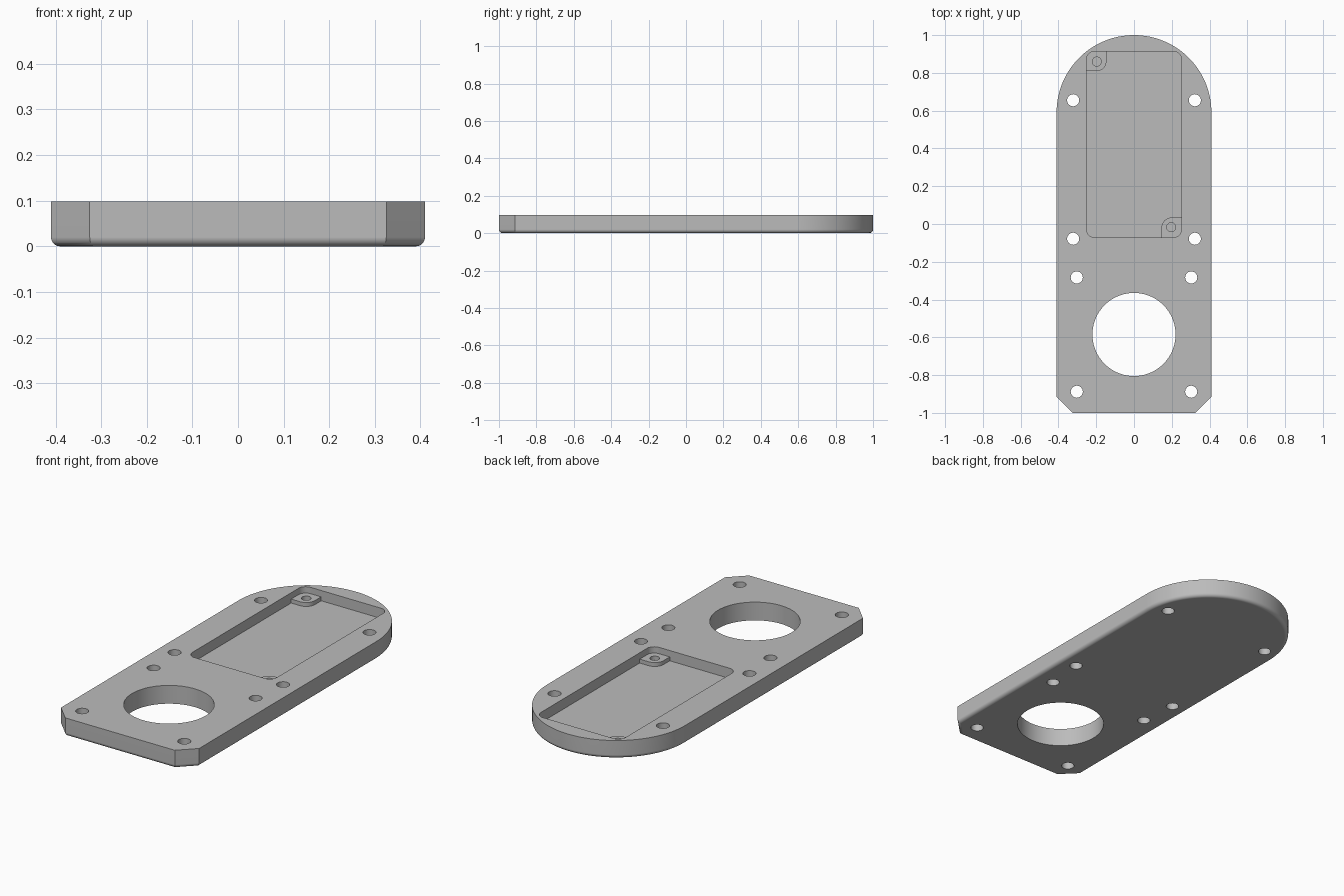
import bpy, bmesh
from math import cos, sin, pi
from mathutils import Vector

if "Cube" in bpy.data.objects:
    bpy.data.objects.remove(bpy.data.objects["Cube"])

grey = bpy.data.materials.new("plain_grey")
grey.use_nodes = True
colour = (0.5, 0.5, 0.5, 1)
grey.diffuse_color = colour
grey.node_tree.nodes["Principled BSDF"].inputs["Base Color"].default_value = colour

TOP = 0.098
FLOOR = 0.043        # pocket floor height
BOSS_TOP = 0.064


def rounded(corners):
    """Outline from (x, y, radius) corners; rounded corners are right angles."""
    pts = []
    for i, (x, y, r) in enumerate(corners):
        p = Vector((x, y))
        if r == 0:
            pts.append(p)
            continue
        u = (Vector(corners[i - 1][:2]) - p).normalized()
        v = (Vector(corners[(i + 1) % len(corners)][:2]) - p).normalized()
        steps = 32 if r > 0.1 else 8
        for k in range(steps + 1):
            t = pi / 2 * k / steps
            pts.append(p + r * (u + v) - r * (v * cos(t) + u * sin(t)))
    return [p for i, p in enumerate(pts) if (p - pts[i - 1]).length > 1e-5]


def circle(x, y, r, n):
    return [Vector((x + r * cos(2 * pi * k / n), y + r * sin(2 * pi * k / n))) for k in range(n)]


def prism(name, outline, z0, z1, fillet=0):
    """Extrude an outline, optionally rounding its lower rim."""
    bm = bmesh.new()
    base = bm.faces.new([bm.verts.new((p.x, p.y, z0)) for p in outline])
    rim = list(base.edges)
    ext = bmesh.ops.extrude_face_region(bm, geom=[base], use_keep_orig=True)
    for v in ext["geom"]:
        if isinstance(v, bmesh.types.BMVert):
            v.co.z = z1
    bmesh.ops.recalc_face_normals(bm, faces=bm.faces)
    if fillet:
        bmesh.ops.bevel(bm, geom=rim, offset=fillet, segments=5, profile=0.5, affect='EDGES')
    mesh = bpy.data.meshes.new(name)
    bm.to_mesh(mesh)
    bm.free()
    mesh.materials.append(grey)
    ob = bpy.data.objects.new(name, mesh)
    bpy.context.collection.objects.link(ob)
    return ob


def activate(ob):
    bpy.ops.object.select_all(action='DESELECT')
    ob.select_set(True)
    bpy.context.view_layer.objects.active = ob


def cut(ob, cutter):
    cutter.hide_render = True
    mod = ob.modifiers.new("cut", 'BOOLEAN')
    mod.operation = 'DIFFERENCE'
    mod.solver = 'EXACT'
    mod.object = cutter
    activate(ob)
    bpy.ops.object.modifier_apply(modifier=mod.name)
    bpy.data.objects.remove(cutter)


def finish(ob):
    activate(ob)
    bpy.ops.object.shade_smooth_by_angle(angle=pi / 6)
    mod = ob.modifiers.new("clean_shading", 'WEIGHTED_NORMAL')
    mod.keep_sharp = True


# Base plate: round back end, clipped front corners, rounded lower rim
W, CLIP = 0.41, 0.085
plate = prism("base_plate", rounded([
    (-W + CLIP, -1, 0), (W - CLIP, -1, 0), (W, -1 + CLIP, 0),
    (W, 1, W), (-W, 1, W), (-W, -1 + CLIP, 0)]), 0, TOP, fillet=0.02)

# Recessed pocket
PX, PY0, PY1, PR = 0.251, -0.071, 0.914, 0.042
cut(plate, prism("pocket_cutter", rounded([
    (-PX, PY0, PR), (PX, PY0, PR), (PX, PY1, PR), (-PX, PY1, PR)]), FLOOR, TOP + 0.1))

# Large round opening and mirrored screw holes
cut(plate, prism("opening_cutter", circle(0, -0.585, 0.22, 96), -0.1, 0.2))
for x, y in [(0.322, 0.655), (0.322, -0.078), (0.303, -0.283), (0.303, -0.888)]:
    for side in (-1, 1):
        cut(plate, prism("hole_cutter", circle(side * x, y, 0.032, 32), -0.1, 0.2))
finish(plate)

# Screw bosses in opposite corners of the pocket
S = 0.105
for name, x, y, d in [("back_boss", -PX, PY1, 1), ("front_boss", PX, PY0, -1)]:
    boss = prism(name, rounded([
        (x, y, PR), (x, y - d * S, 0), (x + d * S, y - d * S, 0.052), (x + d * S, y, 0)]),
        FLOOR - 0.005, BOSS_TOP)
    cut(boss, prism("boss_hole_cutter", circle(x + d * 0.054, y - d * 0.054, 0.024, 32),
                    FLOOR + 0.0005, 0.2))
    finish(boss)
